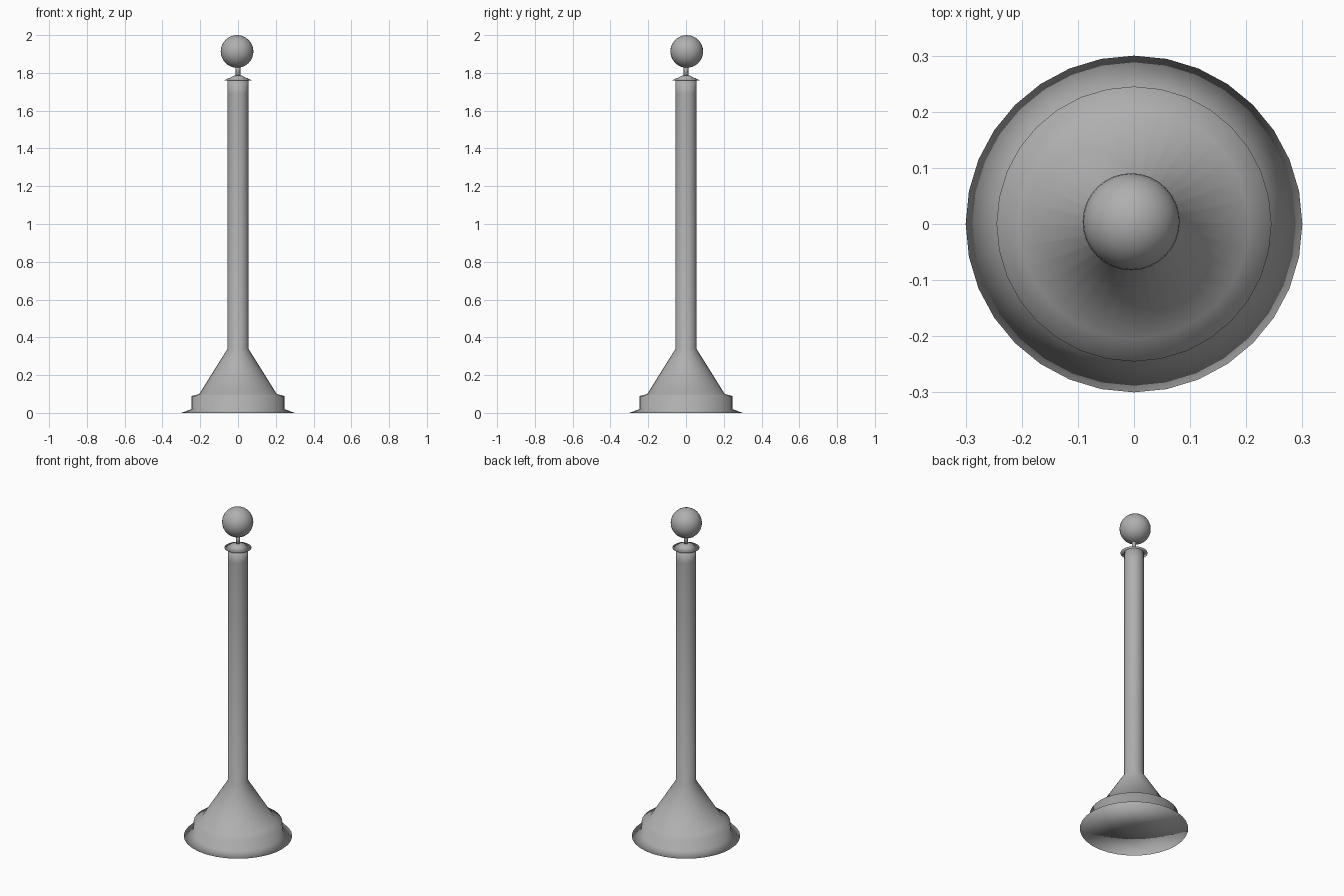
import bpy
import bmesh
import math

if "Cube" in bpy.data.objects:
    bpy.data.objects.remove(bpy.data.objects["Cube"])

grey = bpy.data.materials.new("dark_grey")
grey.diffuse_color = (0.43, 0.43, 0.43, 1)
grey.use_nodes = True
grey.node_tree.nodes["Principled BSDF"].inputs["Base Color"].default_value = grey.diffuse_color


def finish(ob):
    """Fully smooth shading and the grey material."""
    ob.data.shade_smooth()
    ob.data.materials.append(grey)


def lathe(name, profile, sides=32):
    """Revolve (radius, z) points about z; radius 0 closes an end."""
    bm = bmesh.new()
    rings = []
    for r, z in profile:
        if r == 0:
            rings.append([bm.verts.new((0, 0, z))] * sides)
        else:
            rings.append([bm.verts.new((r * math.cos(2 * math.pi * i / sides),
                                        r * math.sin(2 * math.pi * i / sides), z))
                          for i in range(sides)])
    for a, b in zip(rings, rings[1:]):
        for i in range(sides):
            j = (i + 1) % sides
            bm.faces.new(list(dict.fromkeys((a[i], a[j], b[j], b[i]))))
    bmesh.ops.recalc_face_normals(bm, faces=bm.faces)
    mesh = bpy.data.meshes.new(name)
    bm.to_mesh(mesh)
    bm.free()
    ob = bpy.data.objects.new(name, mesh)
    bpy.context.collection.objects.link(ob)
    finish(ob)


# Flared foot, drum, cone and tall shaft in one continuous turning
lathe("base_and_post", [(0, 0), (0.30, 0), (0.245, 0.02), (0.245, 0.09),
                        (0.205, 0.10), (0.055, 0.34), (0.055, 1.69),
                        (0.055, 1.765), (0, 1.765)])

# Shallow conical cap over the shaft
lathe("cap", [(0, 1.76), (0.075, 1.76), (0.02, 1.785), (0, 1.79)])

# Thin neck under the ball
lathe("neck", [(0, 1.78), (0.012, 1.78), (0.012, 1.84), (0, 1.84)], 16)

# Ball finial, slightly off centre
bpy.ops.mesh.primitive_uv_sphere_add(segments=32, ring_count=16, radius=0.0865,
                                     location=(-0.005, 0.004, 1.9135))
ball = bpy.context.object
ball.name = "ball_finial"
finish(ball)
